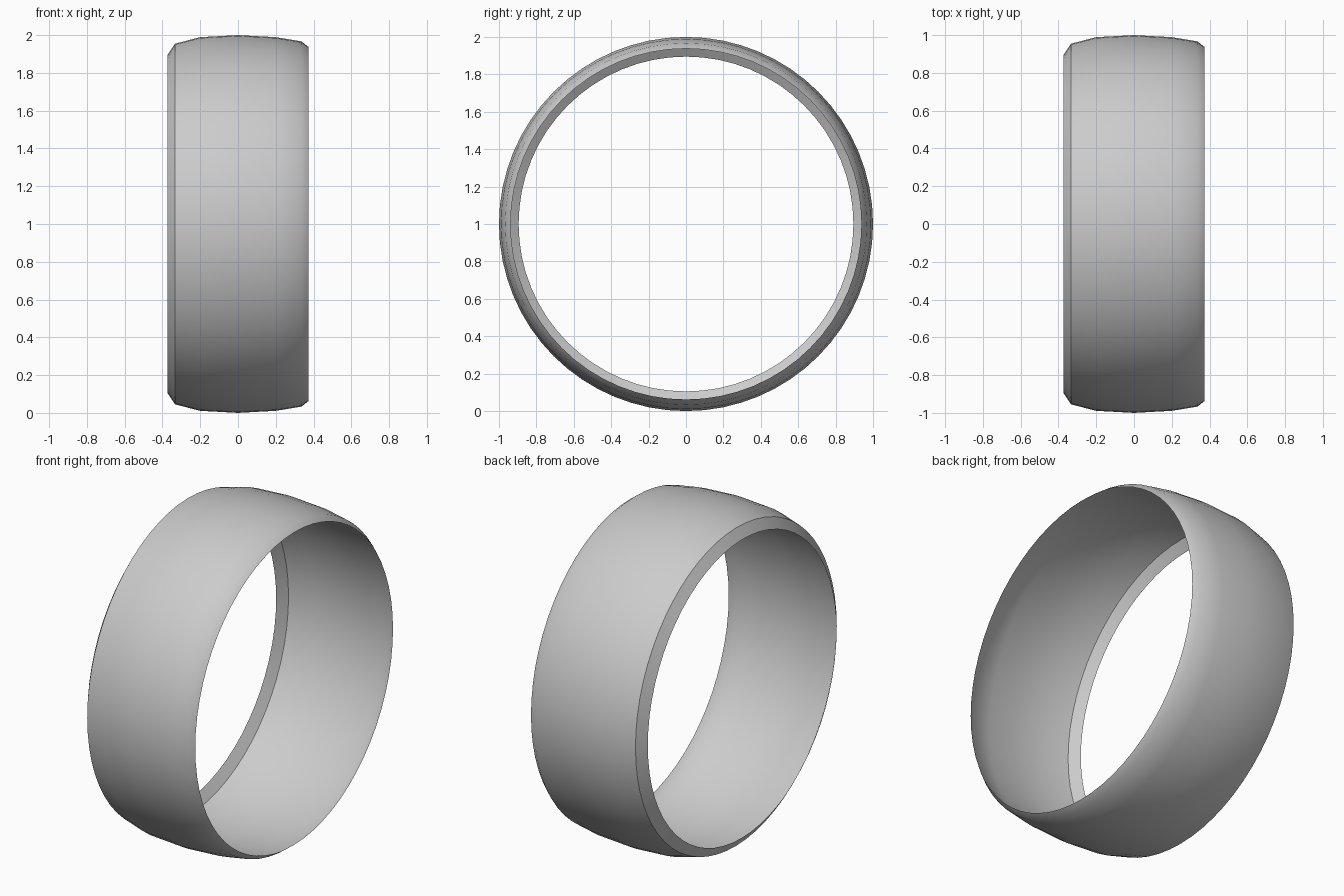
import bpy, bmesh, math
from mathutils import Vector, Matrix

if "Cube" in bpy.data.objects:
    bpy.data.objects.remove(bpy.data.objects["Cube"])

# Crowned thin band revolved about the x axis: (x, radius), chamfered lip on the left
PROFILE = [(-0.373, 0.895), (-0.333, 0.955), (-0.2, 0.989), (0, 1.0),
           (0.2, 0.989), (0.335, 0.967), (0.373, 0.938)]
SIDES = 64

bm = bmesh.new()
verts = [bm.verts.new((x, 0, r)) for x, r in PROFILE]
edges = [bm.edges.new(pair) for pair in zip(verts, verts[1:])]
bmesh.ops.spin(bm, geom=verts + edges, cent=(0, 0, 0), axis=(1, 0, 0),
               angle=math.tau, steps=SIDES, use_duplicate=False)
bmesh.ops.remove_doubles(bm, verts=bm.verts, dist=0.0005)

# Normals point outward
bm.normal_update()
for f in bm.faces:
    c = f.calc_center_median()
    if f.normal.dot(Vector((0, c.y, c.z))) < 0:
        f.normal_flip()
    f.smooth = True

# Crisp crease where the lip meets the band
for e in bm.edges:
    if all(abs(v.co.x - PROFILE[1][0]) < 0.001 for v in e.verts):
        e.smooth = False

bmesh.ops.transform(bm, matrix=Matrix.Translation((0, 0, 1)), verts=bm.verts)
mesh = bpy.data.meshes.new("ring_band")
bm.to_mesh(mesh)
bm.free()
bpy.context.collection.objects.link(bpy.data.objects.new("ring_band", mesh))
